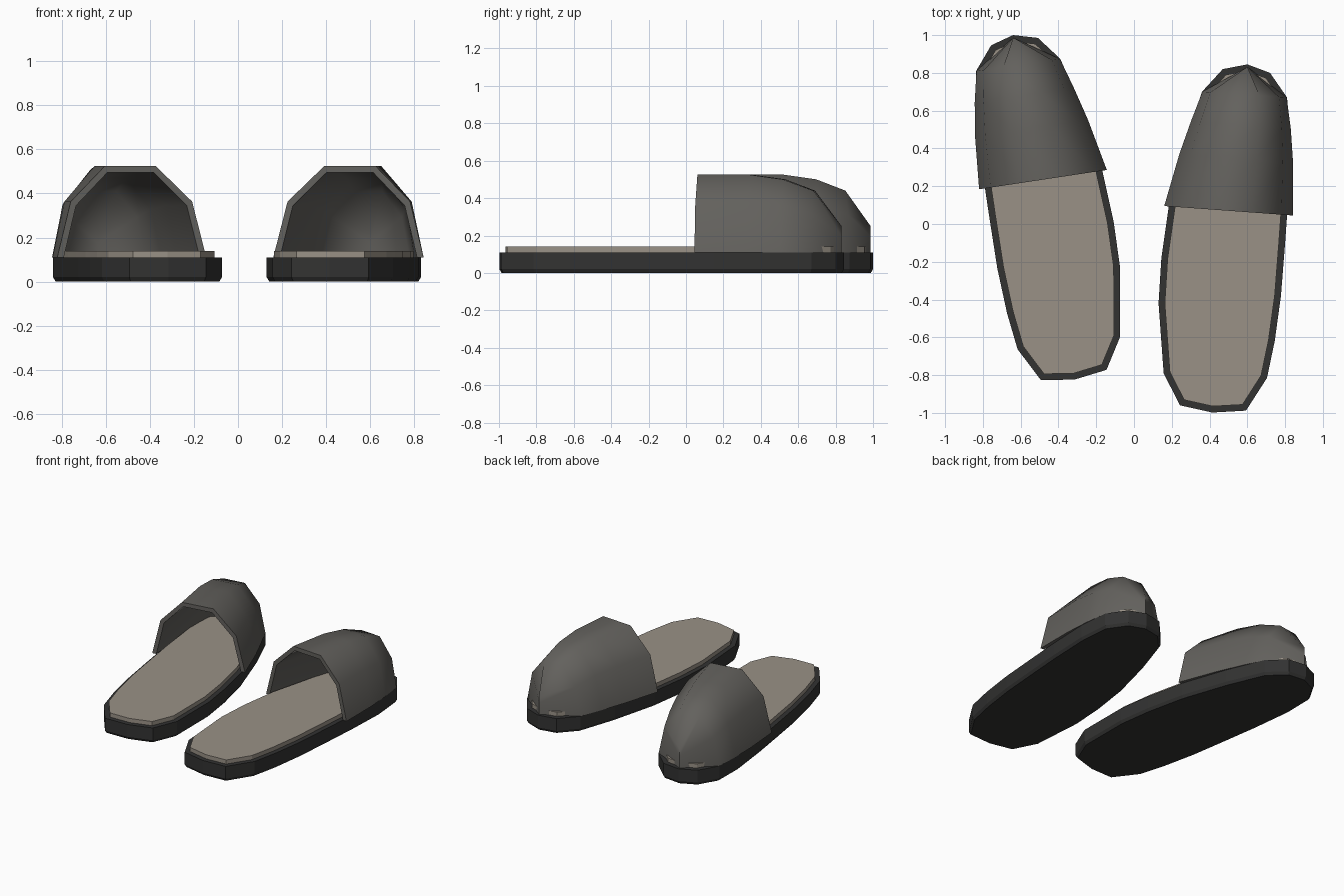
import bpy, bmesh, math
from mathutils import Vector, Matrix

if "Cube" in bpy.data.objects:
    bpy.data.objects.remove(bpy.data.objects["Cube"])

BASE = 0.11  # height of the sole's top


def material(name, rgb):
    m = bpy.data.materials.new(name)
    m.diffuse_color = (*rgb, 1)
    m.use_nodes = True
    m.node_tree.nodes["Principled BSDF"].inputs["Base Color"].default_value = m.diffuse_color
    return m


SOLE = material("dark_rubber", (0.032, 0.032, 0.031))
INSOLE = material("tan_lining", (0.32, 0.285, 0.24))
UPPER = material("grey_felt", (0.125, 0.12, 0.11))

# Right slipper placement, and the left one as a mirrored, turned copy
PLACES = {
    "right": Matrix.Identity(4),
    "left": Matrix.Translation((0.023, 0.2036, 0))
    @ Matrix.Rotation(math.radians(4.4), 4, 'Z')
    @ Matrix.Diagonal((-1, 1, 1, 1)),
}

# Sole outline, counter-clockwise from the heel
OUTLINE = [Vector(p) for p in (
    (0.415, -0.998), (0.593, -0.988), (0.704, -0.815), (0.745, -0.62),
    (0.778, -0.38), (0.80, -0.10), (0.818, 0.15), (0.83, 0.45), (0.81, 0.67),
    (0.72, 0.80), (0.60, 0.845), (0.47, 0.82), (0.36, 0.70), (0.27, 0.43),
    (0.185, 0.10), (0.145, -0.18), (0.13, -0.42), (0.157, -0.79), (0.243, -0.96))]


def inset(pts, d):
    out = []
    for i, p in enumerate(pts):
        a = (p - pts[i - 1]).normalized()
        b = (pts[(i + 1) % len(pts)] - p).normalized()
        n = (Vector((-a.y, a.x)) + Vector((-b.y, b.x))).normalized()
        out.append(p + n * d / max(0.5, n.dot(Vector((-a.y, a.x)))))
    return out


def finish(bm, name, mat, place, smooth=False):
    bmesh.ops.remove_doubles(bm, verts=bm.verts, dist=0.0005)
    bm.transform(place)
    bmesh.ops.recalc_face_normals(bm, faces=bm.faces)
    me = bpy.data.meshes.new(name)
    bm.to_mesh(me)
    bm.free()
    me.materials.append(mat)
    ob = bpy.data.objects.new(name, me)
    bpy.context.collection.objects.link(ob)
    if smooth:
        bpy.ops.object.select_all(action='DESELECT')
        ob.select_set(True)
        bpy.context.view_layer.objects.active = ob
        bpy.ops.object.shade_smooth_by_angle(angle=math.radians(60))


def slab(name, mat, place, levels):
    """Stack of (inset, z) outlines, capped at both ends."""
    bm = bmesh.new()
    rings = [[bm.verts.new((p.x, p.y, z)) for p in inset(OUTLINE, d)]
             for d, z in levels]
    n = len(OUTLINE)
    for r, s in zip(rings, rings[1:]):
        for i in range(n):
            j = (i + 1) % n
            bm.faces.new((r[i], r[j], s[j], s[i]))
    bm.faces.new(rings[0][::-1])
    bm.faces.new(rings[-1])
    finish(bm, name, mat, place)


# Upper: left base, right base and top height of each arch, opening to toe
ARCHES = [((0.16, 0.095), (0.842, 0.045), 0.525),
          ((0.24, 0.37), (0.842, 0.325), 0.525),
          ((0.302, 0.545), (0.83, 0.505), 0.50),
          ((0.362, 0.70), (0.808, 0.67), 0.44),
          ((0.60, 0.832), (0.60, 0.832), 0.25)]
PROFILE = [(0, 0), (0.095, 0.61), (0.34, 1), (0.68, 1), (0.91, 0.61), (1, 0)]


def upper(name, place, t=0.03):
    bm = bmesh.new()

    def shell(d):
        rows = []
        for k, (l, r, h) in enumerate(ARCHES):
            l, r = Vector(l), Vector(r)
            if k == len(ARCHES) - 1:
                l = r = l - Vector((0, 2 * d))
            else:
                u = (r - l).normalized()
                l, r = l + u * d, r - u * d
            row = []
            for f, g in PROFILE:
                p = l.lerp(r, f)
                row.append(bm.verts.new((p.x, p.y, BASE + (h - d - BASE) * g)))
            rows.append(row)
        for a, b in zip(rows, rows[1:]):
            for i in range(5):
                bm.faces.new((a[i], a[i + 1], b[i + 1], b[i]))
        return rows

    outer, inner = shell(0), shell(t)
    # rim of the opening and the two base edges
    for i in range(5):
        bm.faces.new((outer[0][i], inner[0][i], inner[0][i + 1], outer[0][i + 1]))
    for k in range(len(ARCHES) - 1):
        for e in (0, 5):
            bm.faces.new((outer[k][e], outer[k + 1][e], inner[k + 1][e], inner[k][e]))
    bmesh.ops.dissolve_degenerate(bm, dist=0.0005, edges=bm.edges)
    finish(bm, name, UPPER, place, smooth=True)


for side, place in PLACES.items():
    slab(side + "_sole", SOLE, place, [(0.012, 0), (0, 0.02), (0, BASE)])
    slab(side + "_insole", INSOLE, place, [(0.033, BASE - 0.01), (0.033, 0.14)])
    upper(side + "_upper", place)
